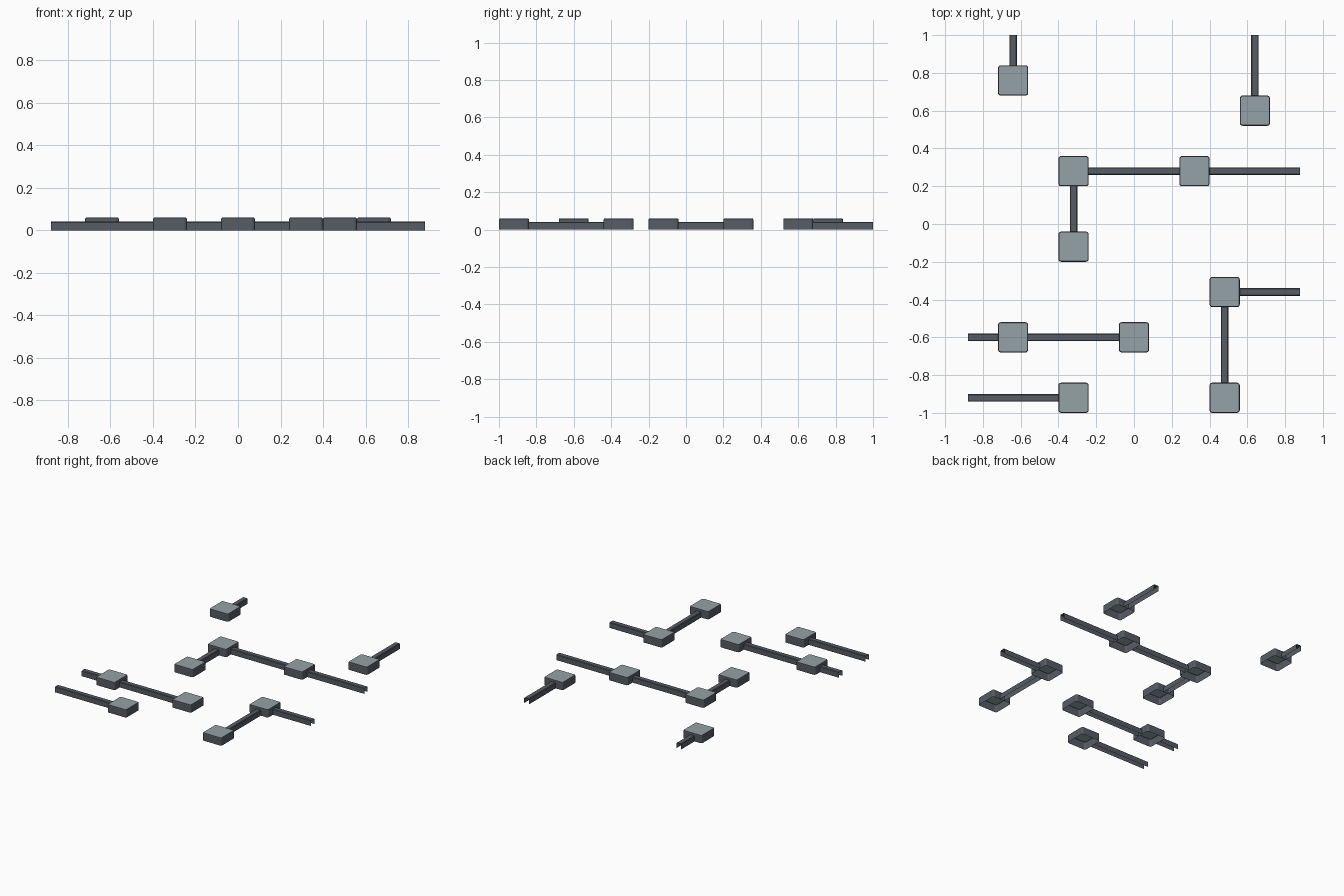
import bpy, bmesh, math

if "Cube" in bpy.data.objects:
    bpy.data.objects.remove(bpy.data.objects["Cube"])


def material(name, rgb):
    m = bpy.data.materials.new(name)
    m.diffuse_color = (*rgb, 1)
    m.use_nodes = True
    m.node_tree.nodes["Principled BSDF"].inputs["Base Color"].default_value = m.diffuse_color
    return m


DARK = material("dark grey", (0.095, 0.107, 0.13))
LIGHT = material("light grey", (0.30, 0.36, 0.385))

HALF, BOX_H = 0.08, 0.06       # junction box
RAIL_W, RAIL_H = 0.04, 0.042   # channel rail


def finish(name, bm, mats):
    bmesh.ops.recalc_face_normals(bm, faces=bm.faces)
    me = bpy.data.meshes.new(name)
    bm.to_mesh(me)
    bm.free()
    for m in mats:
        me.materials.append(m)
    ob = bpy.data.objects.new(name, me)
    bpy.context.collection.objects.link(ob)
    return ob


def rounded_square(half, radius, z, steps=3):
    pts = []
    for k, (sx, sy) in enumerate([(1, 1), (-1, 1), (-1, -1), (1, -1)]):
        for i in range(steps + 1):
            a = math.pi / 2 * (k + i / steps)
            pts.append((sx * (half - radius) + radius * math.cos(a),
                        sy * (half - radius) + radius * math.sin(a), z))
    return pts


# Junction box: thin cover, open underneath, with a pale lid
def junction_box(name, x, y):
    bm = bmesh.new()
    rings = [rounded_square(HALF, 0.014, 0),
             rounded_square(HALF, 0.014, BOX_H - 0.006),
             rounded_square(HALF - 0.002, 0.012, BOX_H - 0.002),
             rounded_square(HALF - 0.006, 0.008, BOX_H)]
    rings = [[bm.verts.new(p) for p in r] for r in rings]
    n = len(rings[0])
    for a, b in zip(rings, rings[1:]):
        for i in range(n):
            j = (i + 1) % n
            bm.faces.new((a[i], a[j], b[j], b[i]))
    lid = bm.faces.new(rings[-1])
    lid.material_index = 1
    ob = finish(name, bm, [DARK, LIGHT])
    # an open shell: make sure the lid points up
    if ob.data.polygons[-1].normal.z < 0:
        ob.data.flip_normals()
    ob.location = (x, y, 0)


# Rail: inverted channel, open underneath and at its ends
def rail(name, start, end):
    (x0, y0), (x1, y1) = start, end
    length = math.hypot(x1 - x0, y1 - y0)
    w, h, c = RAIL_W / 2, RAIL_H, 0.004
    profile = [(-w, 0), (-w, h - c), (-w + c, h), (w - c, h), (w, h - c), (w, 0)]
    bm = bmesh.new()
    a = [bm.verts.new((0, y, z)) for y, z in profile]
    b = [bm.verts.new((length, y, z)) for y, z in profile]
    for i in range(len(profile) - 1):
        bm.faces.new((a[i], b[i], b[i + 1], a[i + 1]))
    ob = finish(name, bm, [DARK])
    if ob.data.polygons[2].normal.z < 0:
        ob.data.flip_normals()
    ob.location = (x0, y0, 0)
    ob.rotation_euler.z = math.atan2(y1 - y0, x1 - x0)


boxes = [(-0.64, 0.76), (0.64, 0.60), (-0.32, 0.28), (0.32, 0.28), (-0.32, -0.12),
         (0.48, -0.36), (-0.64, -0.60), (0, -0.60), (-0.32, -0.92), (0.48, -0.92)]
for i, (x, y) in enumerate(boxes):
    junction_box(f"junction_box_{i + 1}", x, y)

# Rails run between box sides, or out to the edge of the layout
H = HALF
rails = [((-0.64, 0.76 + H), (-0.64, 1)),
         ((0.64, 0.60 + H), (0.64, 1)),
         ((-0.32 + H, 0.28), (0.32 - H, 0.28)),
         ((0.32 + H, 0.28), (0.88, 0.28)),
         ((-0.32, -0.12 + H), (-0.32, 0.28 - H)),
         ((0.48 + H, -0.36), (0.88, -0.36)),
         ((0.48, -0.92 + H), (0.48, -0.36 - H)),
         ((-0.88, -0.60), (-0.64 - H, -0.60)),
         ((-0.64 + H, -0.60), (-H, -0.60)),
         ((-0.88, -0.92), (-0.32 - H, -0.92))]
for i, (s, e) in enumerate(rails):
    rail(f"rail_{i + 1}", s, e)
